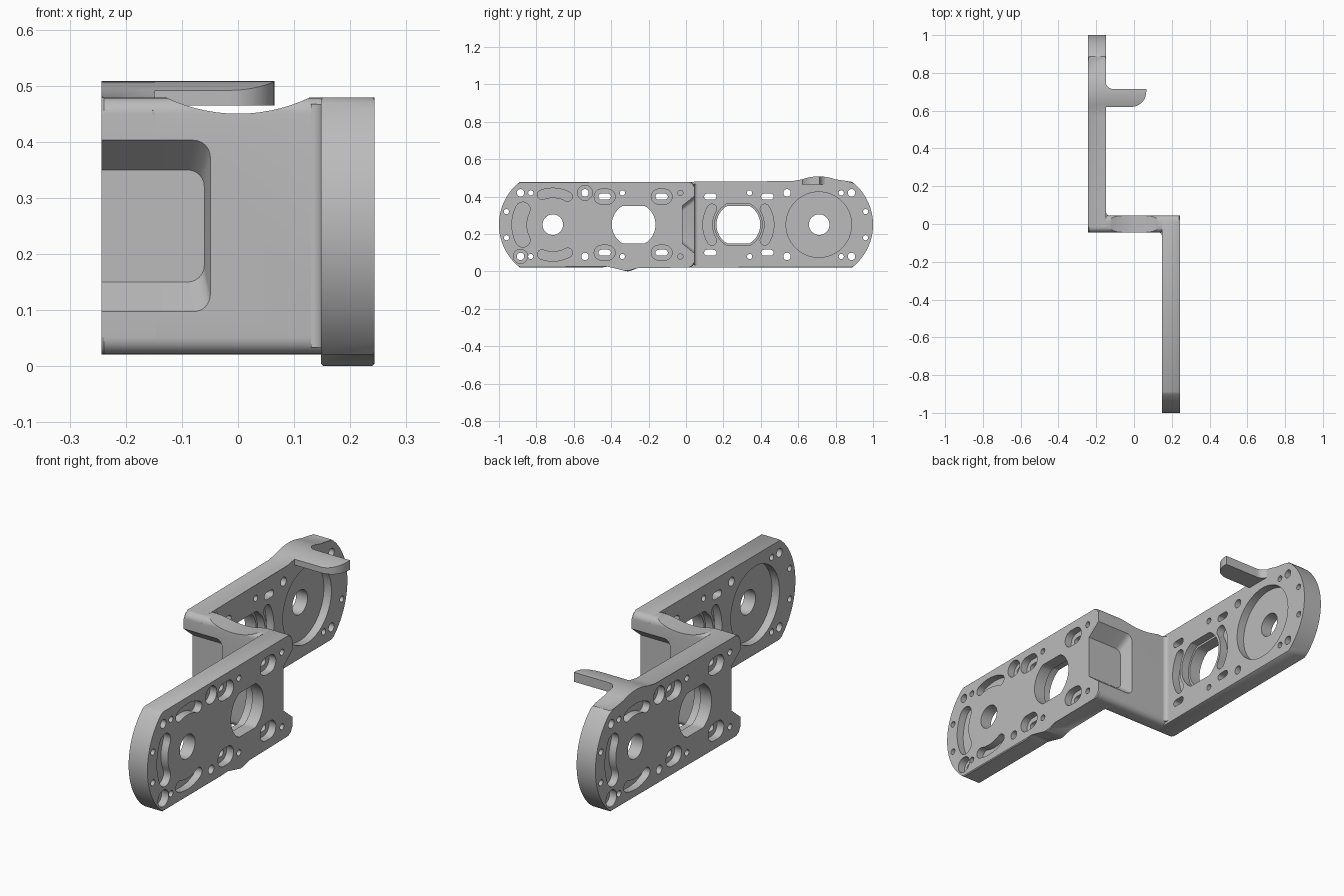
import bpy, bmesh
from math import sin, cos, radians, pi

cube = bpy.data.objects.get("Cube")
if cube:
    bpy.data.objects.remove(cube, do_unlink=True)

MID = 0.25            # height of the centre line
LOW, TOP = 0.021, 0.479
HALF = 0.045          # half thickness of the web
INNER, OUTER = 0.148, 0.243

metal = bpy.data.materials.new("grey metal")
metal.use_nodes = True
metal.diffuse_color = (0.5, 0.5, 0.5, 1)
metal.node_tree.nodes["Principled BSDF"].inputs["Base Color"].default_value = (0.5, 0.5, 0.5, 1)


# ---- outlines: u runs outward along the arm, z is up ----
def arc(u, z, r, a, b, n=12):
    return [(u + r * cos(radians(a + (b - a) * i / n)),
             z + r * sin(radians(a + (b - a) * i / n))) for i in range(n + 1)]


def circle(u, z, r, n=32):
    return arc(u, z, r, 0, 360, n)[:-1]


def slot(u, z, length, height):
    r, h = height / 2, (length - height) / 2
    return arc(u + h, z, r, -90, 90) + arc(u - h, z, r, 90, 270)


def curved_slot(u, radius, width, a, b):
    w = width / 2
    c, d = radians(a), radians(b)
    return (arc(u, MID, radius + w, a, b)
            + arc(u + radius * cos(d), MID + radius * sin(d), w, b, b + 180, 8)[1:-1]
            + arc(u, MID, radius - w, b, a)
            + arc(u + radius * cos(c), MID + radius * sin(c), w, a + 180, a + 360, 8)[1:-1])


def oval(u, r, h):
    return [(p, min(max(q, MID - h), MID + h)) for p, q in circle(u, MID, r, 48)]


# ---- solids ----
def loft(bm, first, last):
    a = [bm.verts.new(p) for p in first]
    b = [bm.verts.new(p) for p in last]
    bm.faces.new(a)
    bm.faces.new(b[::-1])
    for i in range(len(a)):
        j = (i + 1) % len(a)
        bm.faces.new((a[i], b[i], b[j], a[j]))


def place(s, u, z, d):
    """s = 1 is the front arm, s = -1 the same turned half round."""
    return (s * d, -s * u, z)


def prism(bm, outline, s, d0, d1):
    loft(bm, [place(s, u, z, d0) for u, z in outline],
         [place(s, u, z, d1) for u, z in outline])


def finish(bm, name):
    bmesh.ops.recalc_face_normals(bm, faces=bm.faces)
    mesh = bpy.data.meshes.new(name)
    bm.to_mesh(mesh)
    bm.free()
    mesh.materials.append(metal)
    obj = bpy.data.objects.new(name, mesh)
    bpy.context.scene.collection.objects.link(obj)
    return obj


def cutter(outlines, s, d0, d1):
    bm = bmesh.new()
    for o in outlines:
        prism(bm, o, s, d0, d1)
    obj = finish(bm, "cutter")
    obj.hide_render = True
    return obj


def carve(obj, tools, operation='DIFFERENCE'):
    for t in tools:
        m = obj.modifiers.new("cut", 'BOOLEAN')
        m.operation, m.solver, m.object = operation, 'EXACT', t
    dg = bpy.context.evaluated_depsgraph_get()
    dg.update()
    mesh = bpy.data.meshes.new_from_object(obj.evaluated_get(dg))
    obj.modifiers.clear()
    obj.data = mesh
    for t in tools:
        bpy.data.objects.remove(t, do_unlink=True)


def smooth(obj):
    bpy.ops.object.select_all(action='DESELECT')
    obj.select_set(True)
    bpy.context.view_layer.objects.active = obj
    bpy.ops.object.shade_smooth_by_angle(angle=radians(30))


def pocket(s):
    """Tapered recess in the web, open at the arm's outer side."""
    def ring(u, d, h):
        r = 0.03
        pts = (arc(d + r, MID + h - r, r, 90, 180, 6) + arc(d + r, MID - h + r, r, 180, 270, 6)
               + [(0.3, MID - h), (0.3, MID + h)])
        return [place(s, u, z, x) for x, z in pts]
    bm = bmesh.new()
    loft(bm, ring(-0.06, 0.047, 0.165), ring(0.02, 0.06, 0.1))
    obj = finish(bm, "cutter")
    obj.hide_render = True
    return obj


# ---- hole pattern shared by both arms ----
PAIR = (MID - 0.17, MID + 0.17)
SLOTS = [(u, z) for u in (0.13, 0.435) for z in (0.1, 0.4)]
through = [circle(0.712, MID, 0.055), oval(0.28, 0.117, 0.1)]
through += [slot(u, z, 0.066, 0.032) for u, z in SLOTS]
through += [circle(u, z, 0.02, 20) for u in (0.54, 0.885) for z in PAIR]
through += [circle(u, z, 0.014, 16) for u in (0.03, 0.34, 0.83) for z in PAIR]
through += [circle(0.96, z, 0.014, 16) for z in (0.18, 0.32)]

outside = [slot(u, z, 0.112, 0.08) for u, z in SLOTS]
outside += [circle(0.54, PAIR[1], 0.04), circle(0.885, PAIR[0], 0.038)]
outside += [curved_slot(0.712, 0.18, 0.078, -27, 27)]
outside += [curved_slot(0.712, 0.17, 0.05, a, a + 48) for a in (70, 242)]

inside = [circle(0.71, MID, 0.175, 64), oval(0.28, 0.127, 0.11)]
inside += [curved_slot(0.28, 0.165, 0.05, a - 31, a + 31) for a in (0, 180)]


# ---- arms ----
def arm(name, s, top_bump=(), bottom_bump=()):
    r = 0.03
    outline = (arc(r - HALF, LOW + r, r, 180, 270, 6) + list(bottom_bump)
               + arc(0.71, MID, 0.29, -52.2, 52.2, 32) + list(top_bump)
               + arc(r - HALF, TOP - r, r, 90, 180, 6))
    bm = bmesh.new()
    prism(bm, outline, s, INNER, OUTER)
    rims = [e for e in bm.edges if abs(e.verts[0].co.x - e.verts[1].co.x) < 1e-5]
    bmesh.ops.bevel(bm, geom=rims, offset=0.004, segments=1, affect='EDGES')
    obj = finish(bm, name)
    carve(obj, [cutter(through, s, 0.1, 0.3), cutter(outside, s, 0.208, 0.3),
                cutter(inside, s, 0.1, 0.186), pocket(s)])
    smooth(obj)


foot = [(0.26, LOW), (0.295, 0.004), (0.31, 0), (0.33, 0.004), (0.42, 0.03), (0.45, LOW)]
crest = [(0.86, TOP)] + arc(0.71, MID, 0.258, 70, 110) + [(0.57, TOP)]
arm("front_arm", 1, bottom_bump=foot)
arm("back_arm", -1, top_bump=crest)

# ---- web joining the arms ----
r = 0.03
section = []
for u, z, a in ((1, TOP - r, 0), (-1, TOP - r, 90), (-1, LOW + r, 180), (1, LOW + r, 270)):
    section += arc(u * (HALF - r), z, r, a, a + 90, 6)
bm = bmesh.new()
prism(bm, section, 1, -INNER - 0.005, INNER + 0.005)
web = finish(bm, "web")
bm = bmesh.new()
dip = circle(0, 0.747, 0.297, 96)
loft(bm, [(x, -0.2, z) for x, z in dip], [(x, 0.2, z) for x, z in dip])
scallop = finish(bm, "cutter")
scallop.hide_render = True
carve(web, [scallop, pocket(1), pocket(-1)])
smooth(web)

# ---- fillets in the inner corners ----
for name, s in (("front_fillet", 1), ("back_fillet", -1)):
    q = 0.018
    pts = [(INNER + 0.002, HALF - 0.002)] + arc(INNER - q, HALF + q, q, 0, -90, 6)
    bm = bmesh.new()
    loft(bm, [place(s, u, LOW + 0.012, d) for d, u in pts],
         [place(s, u, TOP - 0.012, d) for d, u in pts])
    smooth(finish(bm, name))

# ---- lever on the back arm ----
plan = ([(-0.152, 0.62)] + arc(-0.015, 0.70, 0.08, -90, 0) + [(0.065, 0.715)]
        + arc(-0.11, 0.755, 0.04, 270, 180, 8) + [(-0.152, 0.755)])
bm = bmesh.new()
loft(bm, [(x, y, 0.465) for x, y in plan], [(x, y, 0.55) for x, y in plan])
lever = finish(bm, "lever")
carve(lever, [cutter([circle(0.71, MID, 0.258, 128)], -1, -0.3, 0.4)], 'INTERSECT')
smooth(lever)
